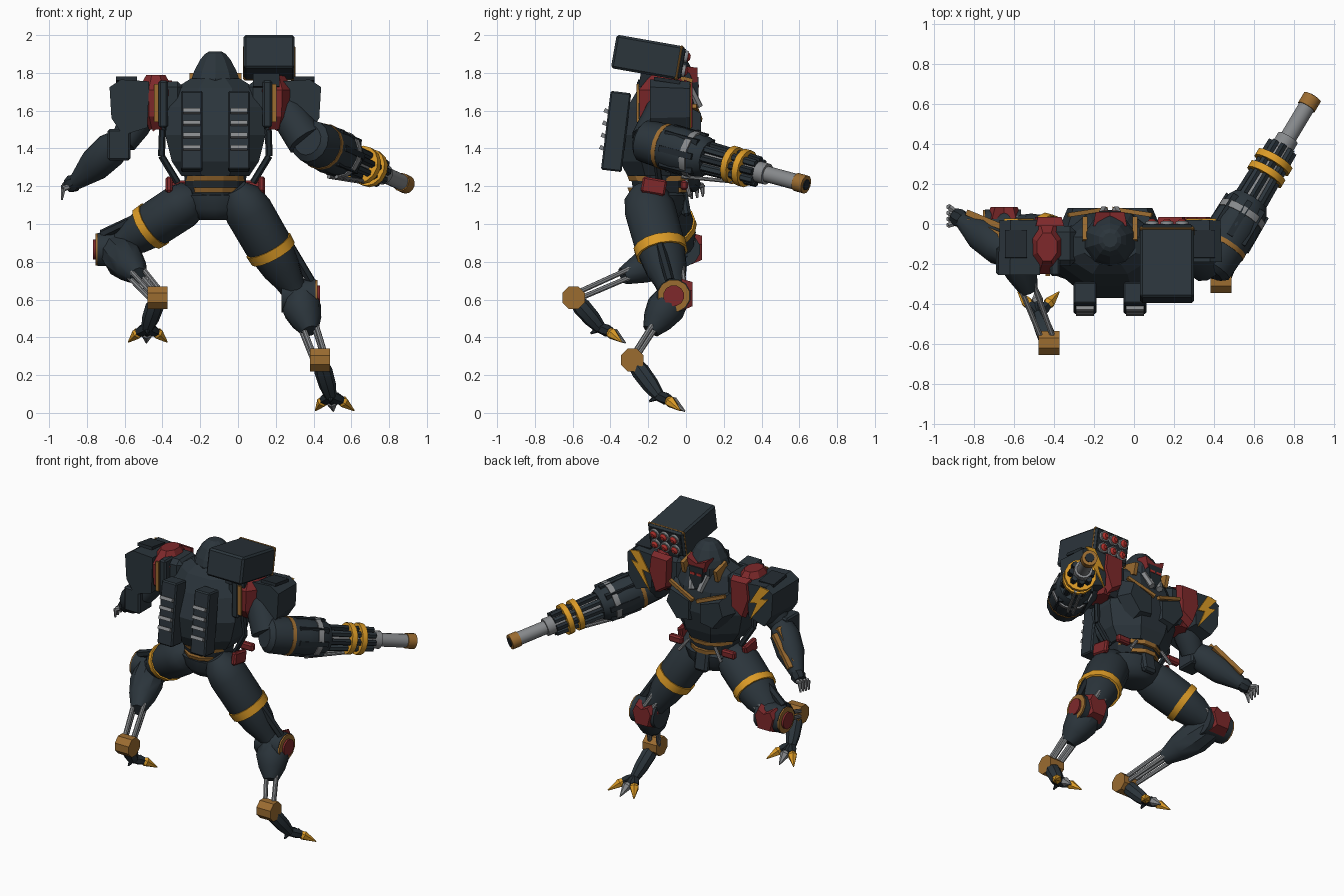
import bpy, bmesh, math
from mathutils import Vector, Matrix, Quaternion

cube = bpy.data.objects.get("Cube")
if cube:
    bpy.data.objects.remove(cube, do_unlink=True)


def material(name, r, g, b):
    m = bpy.data.materials.new(name)
    m.use_nodes = True
    m.diffuse_color = (r, g, b, 1)
    m.node_tree.nodes["Principled BSDF"].inputs["Base Color"].default_value = (r, g, b, 1)
    return m


SLATE = material("slate armour", .024, .035, .044)
DARK = material("dark metal", .016, .023, .029)
RED = material("dark red", .21, .022, .024)
GLOW = material("bright red", .42, .03, .025)
BRONZE = material("bronze", .33, .15, .03)
AMBER = material("amber", .72, .33, .02)
STEEL = material("steel", .24, .25, .26)
V = Vector
MID = -.12  # centre line of the body


def finish(name, bm, mat, smooth=False):
    bmesh.ops.recalc_face_normals(bm, faces=bm.faces[:])
    me = bpy.data.meshes.new(name)
    bm.to_mesh(me)
    bm.free()
    me.materials.append(mat)
    ob = bpy.data.objects.new(name, me)
    bpy.context.collection.objects.link(ob)
    if smooth:
        bpy.ops.object.select_all(action='DESELECT')
        ob.select_set(True)
        bpy.context.view_layer.objects.active = ob
        bpy.ops.object.shade_smooth_by_angle(angle=math.radians(35))
    return ob


def loft(name, sections, mat, n=8, quat=Quaternion(), smooth=False):
    """Skin of rings, each given as (centre, half width, half depth)."""
    bm, rings, k = bmesh.new(), [], 1 / math.cos(math.pi / n)
    for c, rx, ry in sections:
        angles = [(i + .5) * math.tau / n for i in range(n)]
        rings.append([bm.verts.new(V(c) + quat @ V((math.cos(a) * rx * k, math.sin(a) * ry * k, 0)))
                      for a in angles])
    for lo, hi in zip(rings, rings[1:]):
        for i in range(n):
            j = (i + 1) % n
            bm.faces.new((lo[i], lo[j], hi[j], hi[i]))
    bm.faces.new(rings[0])
    bm.faces.new(rings[-1])
    return finish(name, bm, mat, smooth)


def limb(name, a, b, radii, mat, n=12, smooth=True, deep=1):
    """Round part from a to b; radii is a list of (fraction, radius)."""
    a, b = V(a), V(b)
    q = (b - a).to_track_quat('Z', 'Y')
    return loft(name, [(a.lerp(b, t), r * deep, r) for t, r in radii], mat, n, q, smooth)


def rod(name, a, b, r, mat, n=8):
    return limb(name, a, b, [(0, r), (1, r)], mat, n, n > 6)


def box(name, c, size, mat, tilt=0, bevel=0):
    bm = bmesh.new()
    m = Matrix.Translation(c) @ Matrix.Rotation(math.radians(tilt), 4, 'X') @ Matrix.Diagonal((*size, 1))
    bmesh.ops.create_cube(bm, size=1, matrix=m)
    if bevel:
        bmesh.ops.bevel(bm, geom=bm.edges[:], offset=bevel, segments=1, affect='EDGES')
    return finish(name, bm, mat)


def prism(name, outline, y0, y1, mat, inset=1):
    """Front-plane outline pushed through from y0 to y1, the y1 end scaled by inset."""
    bm = bmesh.new()
    pts = [V((x, y0, z)) for x, z in outline]
    mid = sum(pts, V()) / len(pts)
    back = [bm.verts.new(p) for p in pts]
    front = [bm.verts.new(mid + (p - mid) * inset + V((0, y1 - y0, 0))) for p in pts]
    bm.faces.new(back)
    bm.faces.new(front)
    for i in range(len(pts)):
        j = (i + 1) % len(pts)
        bm.faces.new((back[i], back[j], front[j], front[i]))
    return finish(name, bm, mat)


# Torso, belly and pelvis as faceted lofts
def trunk(name, rows, mat, n=8, smooth=False):
    loft(name, [((MID, (y0 + y1) / 2, z), hx, (y1 - y0) / 2) for z, hx, y0, y1 in rows], mat, n, smooth=smooth)


trunk("torso", [(1.255, .18, -.31, .01), (1.33, .23, -.35, .04), (1.47, .265, -.37, .07),
                (1.62, .25, -.31, .05), (1.72, .21, -.25, .015), (1.77, .13, -.2, -.01)], SLATE)
trunk("belly", [(1.12, .15, -.27, -.01), (1.3, .17, -.3, 0)], DARK, 12)
trunk("pelvis", [(1.02, .08, -.21, -.07), (1.035, .12, -.24, -.04), (1.08, .17, -.27, -.01),
                 (1.15, .2, -.28, 0), (1.17, .15, -.25, -.02)], SLATE, 14, True)
for z, hx in ((1.18, .14), (1.24, .16)):
    trunk("waist_band", [(z - .013, hx, -.3, .012), (z + .013, hx, -.31, .016)], BRONZE, 12)
box("groin_plate", (MID, -.01, 1.12), (.1, .05, .16), SLATE, 10, .015)

# Head sunk between the shoulders, with mask and brow
loft("helmet", [((MID, -.08, z), r, r) for z, r in
                ((1.68, .12), (1.77, .125), (1.81, .112), (1.87, .08), (1.9, .055), (1.912, .035))], SLATE, 10)
prism("face_mask", [(MID - .07, 1.8), (MID + .07, 1.8), (MID + .06, 1.68), (MID, 1.59), (MID - .06, 1.68)],
      -.02, .065, DARK, .75)
prism("brow", [(MID - .085, 1.835), (MID, 1.8), (MID + .085, 1.835), (MID + .065, 1.745), (MID, 1.765),
               (MID - .065, 1.745)], -.01, .06, RED, .85)

for s, side in ((-1, "right"), (1, "left")):
    def X(d):
        return MID + s * d
    box(side + "_eye", (X(.025), .062, 1.73), (.035, .012, .016), GLOW)
    rod(side + "_cheek", (X(.055), .02, 1.72), (X(.03), .07, 1.62), .019, STEEL, 6)
    box(side + "_collar", (X(.125), -.03, 1.745), (.025, .12, .08), BRONZE, -15)
    # Chest plates with trim
    prism(side + "_chest_plate", [(X(.01), 1.56), (X(.21), 1.63), (X(.25), 1.5), (X(.14), 1.36), (X(.01), 1.38)],
          -.01, .08, SLATE, .7)
    rod(side + "_chest_trim", (X(.015), .075, 1.55), (X(.21), .045, 1.625), .011, BRONZE, 4)
    # Side pipes
    path = [(X(.24), -.16, 1.62), (X(.28), -.17, 1.5), (X(.285), -.16, 1.36), (X(.2), -.14, 1.22)]
    for a, b in zip(path, path[1:]):
        rod(side + "_side_pipe", a, b, .016, DARK, 6)
    # Back packs with vents
    box(side + "_back_pack", (X(.125), -.37, 1.49), (.115, .11, .42), SLATE, -7, .008)
    for z in (1.4, 1.465, 1.53, 1.595):
        box(side + "_vent", (X(.125), -.427 + (z - 1.49) * .12, z), (.092, .04, .022), STEEL, -25)
    # Shoulder with red cap and lightning bolt
    rear = -.19 if s > 0 else -.255
    box(side + "_shoulder", (X(.25), -.11, 1.63), (.16, .2, .25), SLATE, 0, .03)
    loft(side + "_shoulder_cap", [((X(.315), -.115, z), rx, ry) for z, rx, ry in
                                  ((1.5, .05, .08), (1.57, .085, .13), (1.71, .095, .135), (1.79, .05, .07))], RED)
    box(side + "_cap_plate", (X(.275), -.165, 1.635), (.05, .19, .25), SLATE, 0, .01)
    box(side + "_cap_stripe", (X(.312), -.255, 1.64), (.024, .012, .2), BRONZE)
    prism(side + "_pauldron", [(X(.36), 1.51), (X(.35), 1.755), (X(.5), 1.765), (X(.56), 1.725),
                               (X(.55), 1.56), (X(.49), 1.47)], rear, .02, SLATE, .92)
    box(side + "_pauldron_rim", (X(.47), -.1, 1.76), (.11, .14, .02), DARK, -8)
    prism(side + "_bolt", [(X(.46), 1.75), (X(.38), 1.62), (X(.435), 1.63), (X(.38), 1.5),
                           (X(.52), 1.675), (X(.465), 1.665), (X(.53), 1.74)], .018, .027, AMBER)
    prism(side + "_red_plate", [(X(.23), 1.76), (X(.37), 1.765), (X(.385), 1.64), (X(.33), 1.49), (X(.24), 1.55)],
          -.01, .035, RED, .85)
    # Hip guards
    box(side + "_hip_guard", (X(.245), -.17, 1.2), (.035, .13, .085), RED, -10, .01)
    rod(side + "_hip_piston", (X(.1), .0, 1.23), (X(.16), .02, 1.15), .01, STEEL)
    box(side + "_hip_plate", (X(.2), -.01, 1.205), (.1, .04, .05), RED, 0, .01)

# Rocket launcher
F = V((0, math.cos(math.radians(10)), -math.sin(math.radians(10))))
U = V((0, -F.z, F.y))
C = V((.165, -.2, 1.882))
box("launcher", C, (.27, .37, .18), SLATE, -10, .012)
box("launcher_band", C + F * .165, (.277, .02, .187), BRONZE, -10, .008)
box("launcher_face", C + F * .185, (.24, .008, .155), DARK, -10)
box("launcher_mount", (.15, -.14, 1.755), (.14, .21, .09), DARK, -10)
for col in (-.075, 0, .075):
    for row in (-.038, .038):
        p = C + V((col, 0, 0)) + U * row + F * .18
        rod("rocket_tube", p, p + F * .026, .033, STEEL, 12)
        limb("rocket_tip", p, p + F * .04, [(0, .024), (.7, .024), (1, .012)], GLOW, 10)

# Right arm and hand
limb("right_upper_arm", (-.49, -.11, 1.62), (-.61, -.16, 1.43), [(0, .08), (.5, .085), (1, .07)], SLATE)
box("right_elbow", (-.63, -.185, 1.42), (.12, .14, .165), SLATE, 0, .01)
limb("right_forearm", (-.61, -.16, 1.45), (-.86, .02, 1.22),
     [(0, .06), (.25, .09), (.6, .085), (1, .04)], SLATE)
for d in (0, .045):
    rod("forearm_trim", (-.66, -.015 - d, 1.43 + d * .6), (-.83, .055 - d, 1.27 + d * .6), .015, BRONZE, 4)
limb("right_palm", (-.85, .015, 1.23), (-.9, .045, 1.2), [(0, .035), (.5, .045), (1, .035)], DARK, 8)
for i in range(4):
    k = V((-.925, .085 - i * .03, 1.205 - i * .006))
    rod("finger", V((-.89, .06 - i * .018, 1.2)), k, .013, STEEL, 6)
    limb("fingertip", k, k + V((-.008, .005, -.06)), [(0, .013), (1, .005)], STEEL, 6)

# Left arm with rotary cannon
def G(y, lift=0):
    return V((.89 + .6 * (y - .63), y, 1.21 - .27 * (y - .63) + lift))


limb("left_upper_arm", (.24, -.11, 1.62), (.36, -.19, 1.44), [(0, .09), (.5, .095), (1, .1)], SLATE)
limb("cannon_housing", G(-.24), G(.12), [(0, .08), (.06, .11), (.6, .125), (.92, .11), (1, .09)], SLATE, 14)
limb("cannon_core", G(.1), G(.4), [(0, .058), (1, .052)], STEEL)
for y0, y1, r, mat, nm in ((-.12, -.1, .121, BRONZE, "housing_band"), (.03, .06, .124, STEEL, "housing_clamp"),
                           (.235, .265, .098, AMBER, "barrel_ring"), (.295, .325, .098, AMBER, "barrel_ring"),
                           (.37, .43, .056, STEEL, "barrel_collar"), (.42, .6, .042, STEEL, "barrel"),
                           (.585, .635, .048, BRONZE, "muzzle"), (.632, .64, .028, DARK, "bore")):
    rod(nm, G(y0), G(y1), r, mat, 14)
q = (G(1) - G(0)).to_track_quat('Z', 'Y')
for i in range(8):
    a = i * math.tau / 8
    o = q @ V((math.cos(a), math.sin(a), 0))
    rod("cannon_bar", G(.09) + o * .07, G(.385) + o * .062, .018, SLATE if i % 2 else DARK, 6)
    rod("housing_rib", G(-.08) + o * .112, G(.09) + o * .108, .016, DARK, 4)
for d in (-.02, .02):
    rod("cannon_feed", G(-.02, -.135) + V((d, 0, 0)), G(.24, -.09) + V((d, 0, 0)), .01, STEEL)


# Legs: thigh, knee, piston shin, ankle drum and clawed foot
def leg(side, s, hip, knee, ankle, ball, tips, band):
    hip, knee, ankle, ball = map(V, (hip, knee, ankle, ball))
    limb(side + "_thigh", hip, knee, [(-.12, .06), (-.03, .105), (.12, .122), (.45, .12), (.72, .098), (.85, .075),
                                      (1, .06)], SLATE, 14, deep=1.13)
    limb(side + "_thigh_band", hip, knee, [(band - .045, .126), (band + .045, .123)], AMBER, 14, deep=1.13)
    out = V((s, 0, 0))
    rod(side + "_thigh_strut", hip.lerp(knee, .15) + out * .11, knee + out * .07 + V((0, -.02, .08)), .022, DARK, 6)
    for d in (-.03, .03):
        rod(side + "_thigh_piston", hip.lerp(knee, .6) + V((d, .09, 0)), knee + V((d, .06, .02)), .014, STEEL)
    rod(side + "_knee", knee - out * .085, knee + out * .095, .088, SLATE, 12)
    rod(side + "_knee_rim", knee + out * .09, knee + out * .105, .084, BRONZE, 12)
    rod(side + "_knee_disc", knee + out * .1, knee + out * .118, .054, RED, 12)
    x, z = knee.x, knee.z
    prism(side + "_knee_guard", [(x - .09, z + .03), (x - .06, z + .09), (x, z + .06), (x + .06, z + .09),
                                 (x + .09, z + .03), (x + .06, z - .08), (x - .06, z - .08)],
          knee.y + .04, knee.y + .1, RED, .75)
    limb(side + "_calf", knee, ankle, [(0, .085), (.2, .1), (.38, .08), (.55, .045)], SLATE, 10)
    for dx in (-.03, .03):
        for dz in (-.018, .018):
            o = V((dx, 0, dz))
            rod(side + "_shin_piston", knee.lerp(ankle, .35) + o * 1.3, ankle + o, .013, STEEL)
    rod(side + "_ankle", ankle - out * .053, ankle + out * .053, .06, BRONZE, 8)
    limb(side + "_foot", ankle, ball, [(0, .03), (.3, .045), (.7, .042), (1, .03)], SLATE, 8)
    for i, t in enumerate(tips):
        t = V(t)
        m = ball.lerp(t, .45) + V((0, 0, .012))
        limb(side + "_toe", ball, m, [(0, .024), (.6, .028), (1, .022)], DARK, 6)
        limb(side + "_claw", m, t, [(-.1, .016), (.15, .027), (1, .003)], STEEL if i == 1 else AMBER, 6, False)
    limb(side + "_heel_claw", ball, ball + V((0, -.05, -.03)), [(0, .02), (1, .004)], DARK, 6, False)


leg("left", 1, (.02, -.205, 1.13), (.315, -.065, .62), (.435, -.285, .28), (.49, -.145, .09),
    [(.41, -.02, .012), (.505, -.005, .008), (.615, -.03, .012)], .52)
leg("right", -1, (-.26, -.16, 1.12), (-.65, -.015, .865), (-.425, -.595, .61), (-.48, -.455, .45),
    [(-.58, -.34, .375), (-.485, -.32, .37), (-.375, -.34, .375)], .52)
